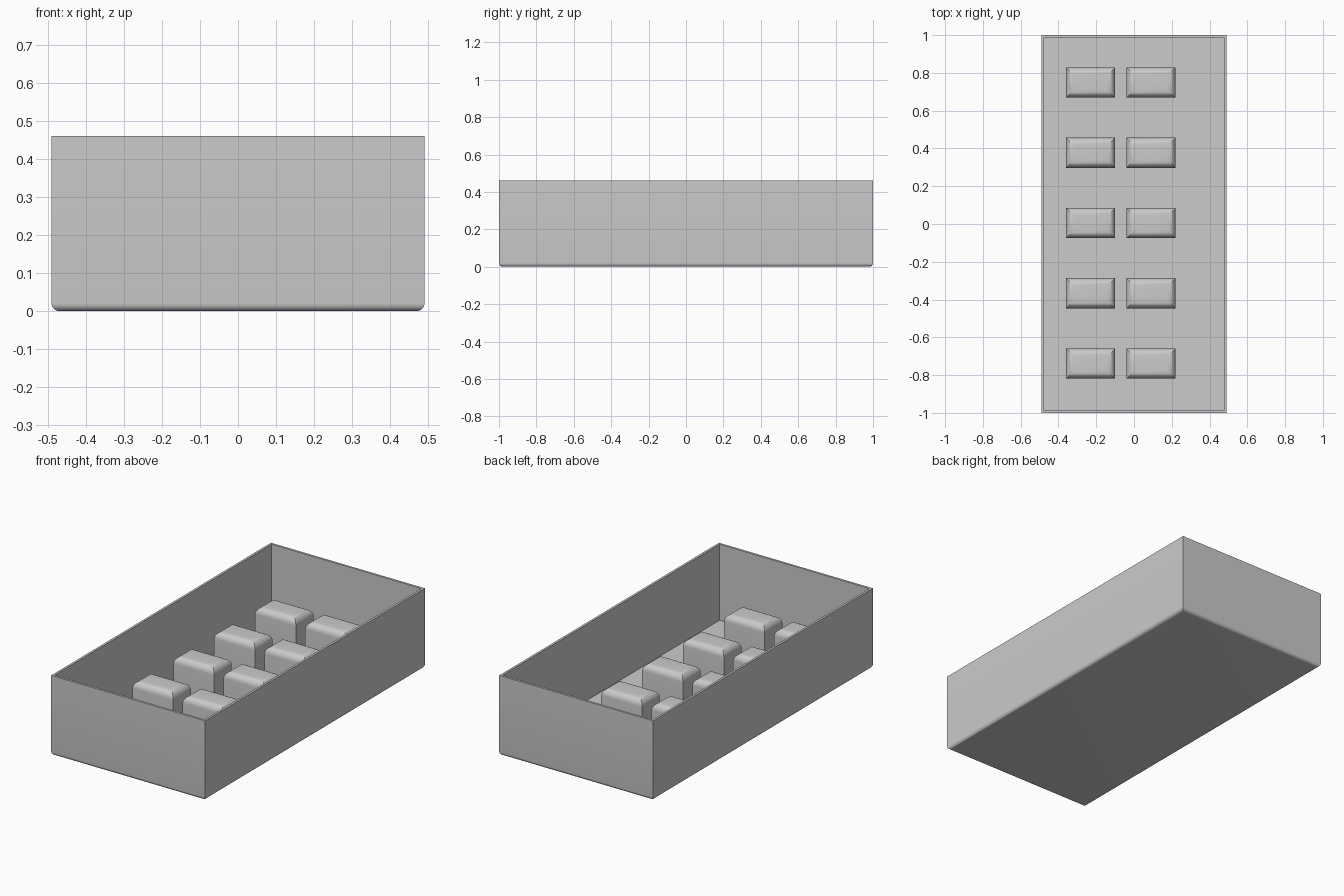
import bpy
import bmesh
from mathutils import Matrix, Vector

cube = bpy.data.objects.get("Cube")
if cube:
    bpy.data.objects.remove(cube, do_unlink=True)

grey = bpy.data.materials.new("light_grey")
grey.use_nodes = True
colour = (0.6, 0.6, 0.6, 1)
grey.diffuse_color = colour
grey.node_tree.nodes["Principled BSDF"].inputs["Base Color"].default_value = colour

WIDTH, LENGTH, HEIGHT = 0.98, 2.0, 0.46
WALL, FLOOR = 0.013, 0.022


def box(bm, size, centre):
    m = Matrix.Translation(centre) @ Matrix.Diagonal((*size, 1))
    bmesh.ops.create_cube(bm, size=1, matrix=m)


def round_face_rim(bm, direction, radius, segments):
    """Round only the edges around the face that points up or down."""
    bm.normal_update()
    face = next(f for f in bm.faces if f.normal.z * direction > 0.9)
    bmesh.ops.bevel(bm, geom=list(face.edges), offset=radius, segments=segments,
                    profile=0.5, affect='EDGES')


def finish(bm, name):
    bmesh.ops.recalc_face_normals(bm, faces=bm.faces)
    mesh = bpy.data.meshes.new(name)
    bm.to_mesh(mesh)
    bm.free()
    obj = bpy.data.objects.new(name, mesh)
    bpy.context.collection.objects.link(obj)
    mesh.materials.append(grey)
    bpy.ops.object.select_all(action='DESELECT')
    obj.select_set(True)
    bpy.context.view_layer.objects.active = obj
    bpy.ops.object.shade_smooth_by_angle()
    return obj


# Open tray: rounded bottom rim, thin walls, hollow inside
bm = bmesh.new()
box(bm, (WIDTH, LENGTH, HEIGHT), (0, 0, HEIGHT / 2))
round_face_rim(bm, -1, 0.02, 6)
bm.normal_update()
top = next(f for f in bm.faces if f.normal.z > 0.9)
bmesh.ops.inset_region(bm, faces=[top], thickness=WALL, use_even_offset=True)
result = bmesh.ops.extrude_face_region(bm, geom=[top])
verts = [g for g in result["geom"] if isinstance(g, bmesh.types.BMVert)]
bmesh.ops.translate(bm, verts=verts, vec=Vector((0, 0, FLOOR - HEIGHT)))
if top.is_valid:
    bmesh.ops.delete(bm, geom=[top], context='FACES_ONLY')
finish(bm, "tray")

# Two columns of five blocks with rounded top edges
BLOCK_TOP = 0.25
for column, x in (("right", -0.23), ("left", 0.09)):
    for row in range(5):
        bm = bmesh.new()
        box(bm, (0.26, 0.16, BLOCK_TOP - FLOOR),
            (x, 0.005 + (row - 2) * 0.372, (BLOCK_TOP + FLOOR) / 2))
        round_face_rim(bm, 1, 0.04, 8)
        finish(bm, f"block_{column}_{row + 1}")
